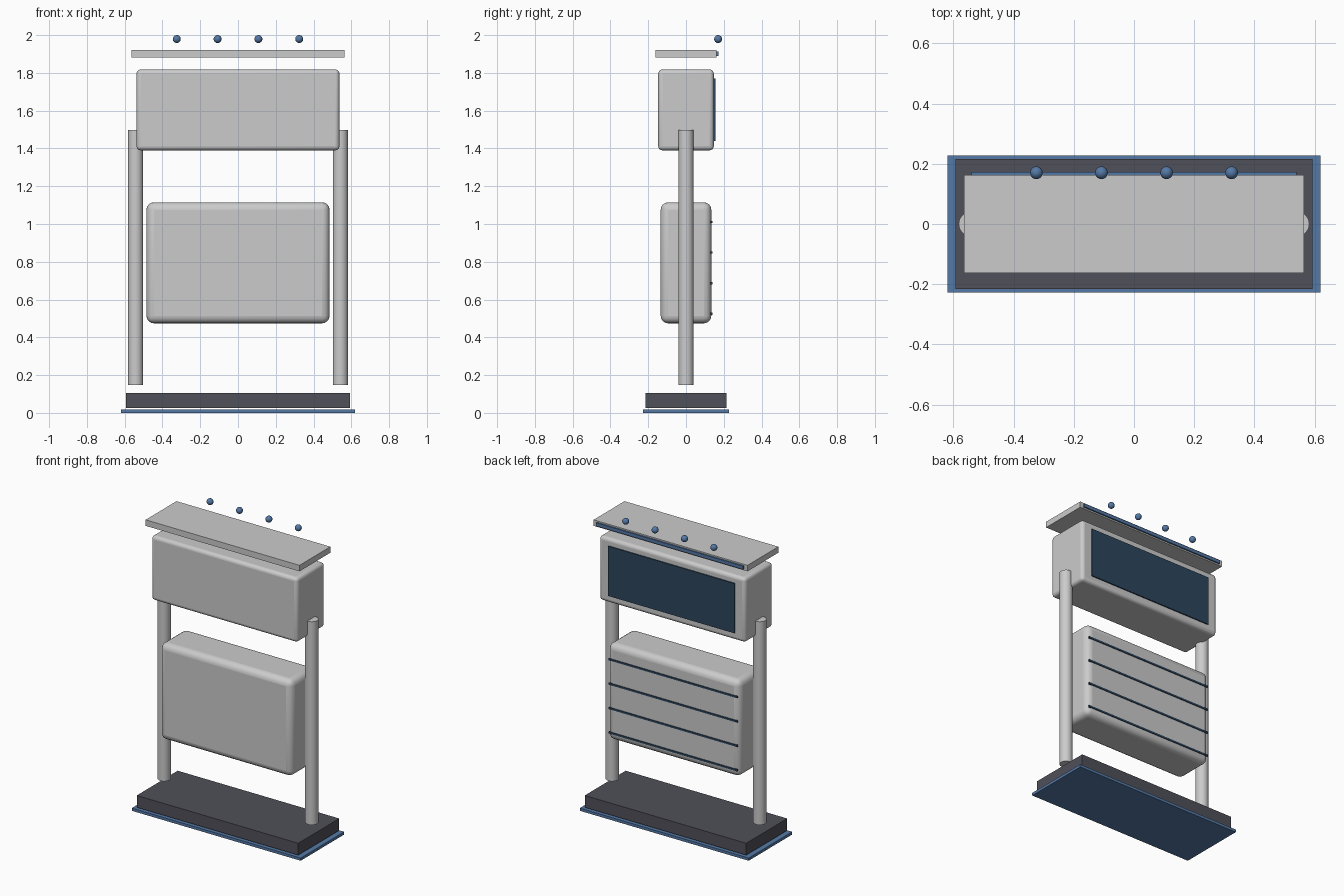
import bpy
import math

if "Cube" in bpy.data.objects:
    bpy.data.objects.remove(bpy.data.objects["Cube"])


def material(name, color):
    m = bpy.data.materials.new(name)
    m.diffuse_color = (*color, 1)
    m.use_nodes = True
    m.node_tree.nodes["Principled BSDF"].inputs["Base Color"].default_value = m.diffuse_color
    return m


blue = material("blue", (0.09, 0.19, 0.38))
navy = material("navy", (0.025, 0.06, 0.11))
charcoal = material("charcoal", (0.08, 0.08, 0.1))


def finish(ob, name, mat=None, smooth=False):
    ob.name = name
    if mat:
        ob.data.materials.append(mat)
    if smooth:
        bpy.ops.object.shade_smooth_by_angle(angle=math.radians(35))
    return ob


def box(name, x, y, z, mat=None, bevel=0):
    """Box from (min, max) ranges, with optional rounded edges."""
    bpy.ops.mesh.primitive_cube_add(size=1, location=[sum(r) / 2 for r in (x, y, z)])
    ob = bpy.context.object
    ob.scale = [r[1] - r[0] for r in (x, y, z)]
    bpy.ops.object.transform_apply(location=False, rotation=False, scale=True)
    if bevel:
        mod = ob.modifiers.new("rounding", 'BEVEL')
        mod.width = bevel
        mod.segments = 4
    return finish(ob, name, mat, bool(bevel))


# Base with glowing ground strip
box("ground_plate", (-0.62, 0.62), (-0.228, 0.228), (0, 0.018), blue)
box("base", (-0.593, 0.593), (-0.215, 0.215), (0.025, 0.104), charcoal)

# Side posts
for side, x in (("left", -0.542), ("right", 0.542)):
    bpy.ops.mesh.primitive_cylinder_add(vertices=32, radius=0.04, depth=1.349,
                                        location=(x, 0, 0.8225))
    finish(bpy.context.object, side + "_post", smooth=True)

# Lower cabinet with horizontal trim lines on the back
box("lower_cabinet", (-0.485, 0.485), (-0.134, 0.134), (0.474, 1.115), bevel=0.04)
for i in range(4):
    z = 0.525 + i * 0.162
    box(f"trim_line_{i + 1}", (-0.473, 0.473), (0.13, 0.139),
        (z - 0.006, z + 0.006), navy)

# Upper cabinet with display
box("upper_cabinet", (-0.537, 0.537), (-0.147, 0.147), (1.39, 1.818), bevel=0.022)
box("display", (-0.463, 0.463), (0.14, 0.155), (1.44, 1.77), navy)

# Canopy with light strip
box("canopy", (-0.565, 0.565), (-0.162, 0.162), (1.881, 1.921))
box("canopy_light_strip", (-0.54, 0.54), (0.16, 0.172), (1.89, 1.912), blue)

# Row of sensor balls above the canopy
for i in range(4):
    bpy.ops.mesh.primitive_uv_sphere_add(segments=24, ring_count=12, radius=0.021,
                                         location=(-0.324 + i * 0.216, 0.17, 1.979))
    finish(bpy.context.object, f"sensor_ball_{i + 1}", blue, True)
